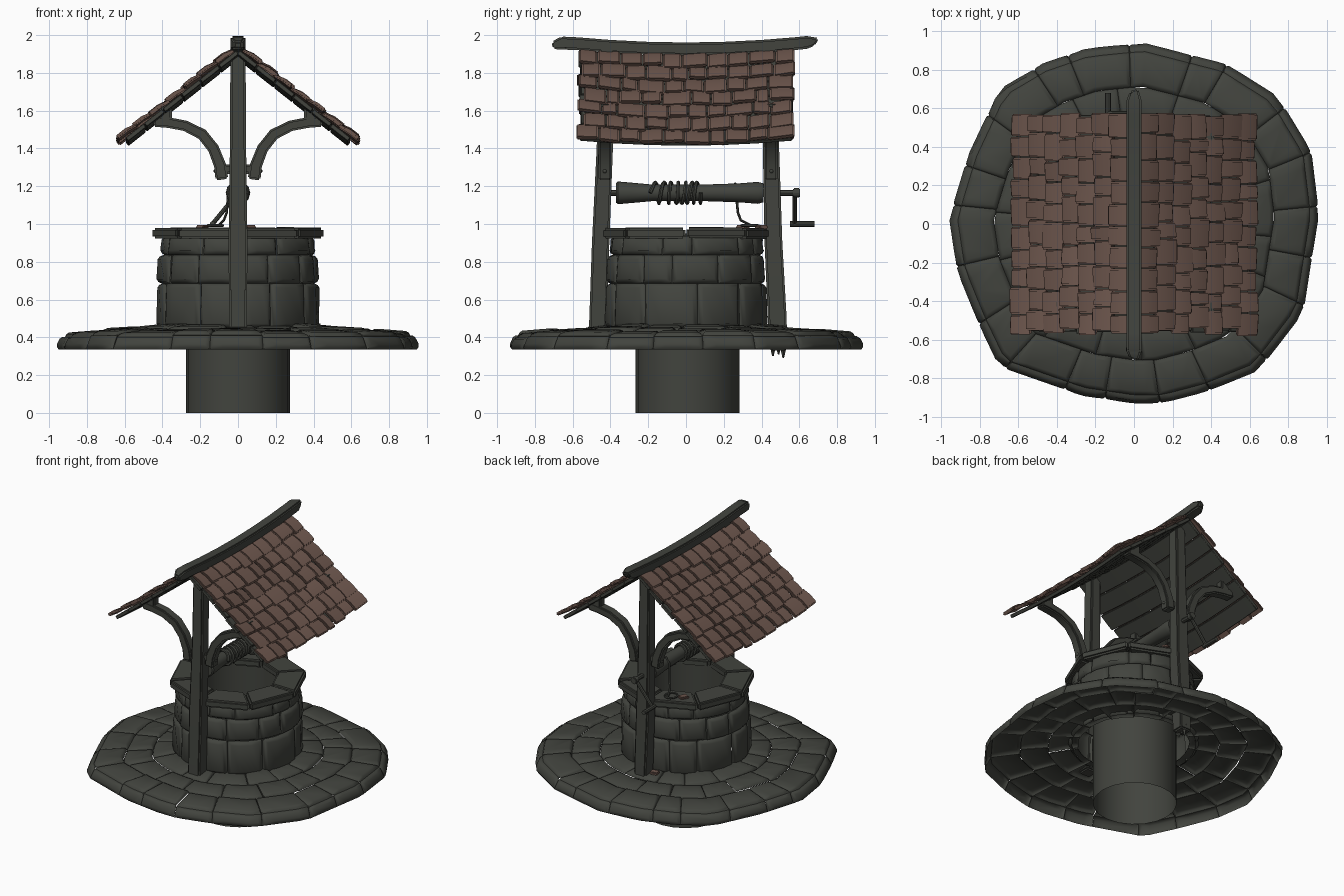
import bpy, bmesh, math, random
from math import sin, cos, pi, radians
from mathutils import Vector as V, Matrix

if "Cube" in bpy.data.objects:
    bpy.data.objects.remove(bpy.data.objects["Cube"])

random.seed(4)
rnd = random.uniform


def material(name, rgb):
    m = bpy.data.materials.new(name)
    m.diffuse_color = (*rgb, 1)
    m.use_nodes = True
    m.node_tree.nodes["Principled BSDF"].inputs["Base Color"].default_value = m.diffuse_color
    return m


GREY = material("mossy grey", (0.054, 0.057, 0.048))
CLAY = material("clay brown", (0.15, 0.092, 0.073))


def finish(name, bm, mat=GREY, bevel=0, segs=2, angle=40, recalc=True):
    if recalc:
        bmesh.ops.recalc_face_normals(bm, faces=bm.faces[:])
    if bevel:
        edges = [e for e in bm.edges if len(e.link_faces) == 2 and e.calc_face_angle(0) > 0.5]
        bmesh.ops.bevel(bm, geom=edges, offset=bevel, segments=segs, affect='EDGES', clamp_overlap=True)
    me = bpy.data.meshes.new(name)
    bm.to_mesh(me)
    bm.free()
    me.materials.append(mat)
    me.shade_smooth()
    me.set_sharp_from_angle(angle=radians(angle))
    ob = bpy.data.objects.new(name, me)
    bpy.context.collection.objects.link(ob)
    return ob


def loft(bm, rings, caps=True):
    vs = [[bm.verts.new(p) for p in r] for r in rings]
    n = len(vs[0])
    for a, b in zip(vs, vs[1:]):
        for i in range(n):
            bm.faces.new((a[i], a[(i + 1) % n], b[(i + 1) % n], b[i]))
    if caps:
        bm.faces.new(vs[0][::-1])
        bm.faces.new(vs[-1])


def tube(name, pts, r, sides=6):
    # round bar or rope along a path
    bm = bmesh.new()
    pts = [V(p) for p in pts]
    rings, prev = [], None
    for i, p in enumerate(pts):
        t = (pts[min(i + 1, len(pts) - 1)] - pts[max(i - 1, 0)]).normalized()
        if prev is None:
            prev = t.orthogonal()
        u = (prev - t * prev.dot(t)).normalized()
        w, prev = t.cross(u), u
        rings.append([p + r * (u * cos(2 * pi * k / sides) + w * sin(2 * pi * k / sides)) for k in range(sides)])
    loft(bm, rings)
    return finish(name, bm)


def stone_ring(bm, f, n, v0, v1, sub, off, jit=0.2):
    # one course of stones: each an n-gon patch between v0 and v1
    step = 2 * pi / n
    cuts = [off + step * (i + rnd(-jit, jit)) for i in range(n)]
    cuts.append(cuts[0] + 2 * pi)
    for a, b in zip(cuts, cuts[1:]):
        ts = [a + (b - a) * k / sub for k in range(sub + 1)]
        lift = rnd(-0.006, 0.008)
        vs = [bm.verts.new(f(t, v0, lift)) for t in ts] + [bm.verts.new(f(t, v1, lift)) for t in ts[::-1]]
        bm.faces.new(vs)


def puff(bm, steps):
    # raise every patch into a rounded stone
    faces = bm.faces[:]
    bm.normal_update()
    for thick, depth in steps:
        bmesh.ops.inset_individual(bm, faces=faces, thickness=thick, depth=depth, use_even_offset=True)
        bm.normal_update()


# paved platform: hollow shell following an irregular outline
OUT = [(0.96, .05), (.92, .38), (.75, .66), (.48, .83), (.05, .94), (-.25, .91), (-.48, .83), (-.70, .70),
       (-.86, .36), (-.96, .03), (-.92, -.24), (-.81, -.51), (-.70, -.74), (-.27, -.89), (0, -.93),
       (.15, -.93), (.38, -.87), (.65, -.76), (.88, -.46), (.92, -.2)]


def outline(t):
    d = V((cos(t), sin(t)))
    for i, a in enumerate(OUT):
        a, b = V(a), V(OUT[(i + 1) % len(OUT)])
        e = b - a
        den = d.x * e.y - d.y * e.x
        r = (a.x * e.y - a.y * e.x) / den if abs(den) > 1e-9 else -1
        s = (a.x * d.y - a.y * d.x) / den if abs(den) > 1e-9 else -1
        if r > 0 and -1e-6 <= s <= 1 + 1e-6:
            return r
    return 0.93


PROFILE = [(.99, .335), (.955, .405), (.76, .42), (.585, .43), (.38, .45)]


def paving(t, v, lift):
    k, z = PROFILE[v]
    r = k * (outline(t) if v < 3 else 0.5 * outline(t) + 0.47)
    return V((r * cos(t), r * sin(t), z + (lift if v else 0)))


bm = bmesh.new()
for v, n, sub, off in ((0, 21, 4, .1), (1, 21, 4, .1), (2, 18, 4, .25), (3, 14, 4, 0)):
    random.seed(9 if v < 2 else v)
    stone_ring(bm, paving, n, v, v + 1, sub, off)
puff(bm, ((.008, .014), (.014, .008)))
finish("paved_platform", bm, angle=50, recalc=False)

# well wall: three courses of rounded stones
LEVEL = [(.45, .405), (.685, .398), (.835, .388), (.935, .375)]


def wall(t, v, lift):
    z, r = LEVEL[v]
    r += lift
    return V((r * cos(t), r * sin(t), z))


bm = bmesh.new()
for v, n in ((0, 11), (1, 12), (2, 11)):
    stone_ring(bm, wall, n, v, v + 1, 3, v * .3 + .1)
puff(bm, ((.008, .018), (.015, .010)))
finish("well_wall", bm, angle=50, recalc=False)

# open shaft lining
bm = bmesh.new()
loft(bm, [[(.275 * cos(k * pi / 10), .275 * sin(k * pi / 10) + .008, z) for k in range(20)] for z in (0, .95)], caps=False)
finish("well_shaft", bm)

# octagonal rim of eight slabs
bm = bmesh.new()
for k in range(8):
    rings = []
    dz = rnd(-.004, .004)
    for t, s in ((k * pi / 4, 1), ((k + 1) * pi / 4, -1)):
        g = V((-sin(t), cos(t), 0)) * .003 * s
        d = V((cos(t), sin(t), 0))
        rings.append([d * r + g + V((0, 0, z + dz)) for r, z in ((.265, .925), (.457, .922), (.457, .978), (.265, .98))])
    loft(bm, rings)
finish("rim_slabs", bm, bevel=.012)


# posts: slightly leaning square timbers
def post(name, spec):
    bm = bmesh.new()
    loft(bm, [[(sx * w, y + sy * d, z) for sx, sy in ((-1, -1), (1, -1), (1, 1), (-1, 1))] for z, y, w, d in spec])
    finish(name, bm, bevel=.01)


post("front_post", [(.44, -.467, .047, .047), (.9, -.452, .05, .046), (1.4, -.43, .043, .043), (1.93, -.42, .04, .04)])
post("rear_post", [(.33, .49, .045, .045), (.5, .483, .047, .05), (.9, .463, .05, .047), (1.4, .45, .043, .043), (1.93, .44, .04, .04)])
# splintered foot of the rear post
bm = bmesh.new()
for y, z in ((.46, .30), (.49, .31), (.515, .29)):
    bmesh.ops.create_cone(bm, segments=4, radius1=.004, radius2=.022, depth=.08, matrix=Matrix.Translation((0, y, z + .04)))
finish("post_splinters", bm)

# curved braces with short struts and bolts
ARC = [(.085, 1.235, .034), (.095, 1.31, .032), (.13, 1.40, .03), (.19, 1.475, .03), (.28, 1.52, .028), (.37, 1.537, .028), (.445, 1.545, .03)]
for label, y in (("front", -.43), ("rear", .452)):
    for side, s in (("left", -1), ("right", 1)):
        bm = bmesh.new()
        rings = []
        for i, (x, z, w) in enumerate(ARC):
            a, b = ARC[max(i - 1, 0)], ARC[min(i + 1, len(ARC) - 1)]
            t = V((b[0] - a[0], 0, b[1] - a[1])).normalized()
            n = V((-t.z, 0, t.x)) * w
            rings.append([V((s * p.x, y + dy, p.z)) for p, dy in
                          ((V((x, 0, z)) + n, -.034), (V((x, 0, z)) - n, -.034), (V((x, 0, z)) - n, .034), (V((x, 0, z)) + n, .034))])
        loft(bm, rings)
        loft(bm, [[(s * (.385 + dx), y + dy, z) for dx, dy in ((-.035, -.03), (.03, -.03), (.03, .03), (-.035, .03))] for z in (1.54, 1.635)])
        bmesh.ops.create_cube(bm, size=1, matrix=Matrix.Translation((s * .06, y, 1.29)) @ Matrix.Diagonal((.06, .04, .05, 1)))
        finish(f"{label}_{side}_brace", bm, bevel=.009)
        bm = bmesh.new()
        bmesh.ops.create_icosphere(bm, subdivisions=2, radius=.012, matrix=Matrix.Translation((s * .118, y, 1.28)))
        finish(f"{label}_{side}_bolt", bm)


# sagging ridge beam with rough ends
def sag(y):
    return .03 * ((y / .6) ** 2 - 1)


bm = bmesh.new()
rings = []
for i, y in enumerate((-.71, -.66, -.57, -.4, -.2, 0, .2, .4, .57, .64, .69)):
    end = (i in (0, 10))
    h, w = (.02, .022) if end else (.034, .04)
    z = min(1.957 + sag(y) + (-.005 if y < -.6 else 0), 1.964) - (.018 if i == 0 else 0)
    rings.append([(dx * w, y + (rnd(-.02, .02) if end else 0), z + dz * h) for dx, dz in ((-1, -1), (1, -1), (1, 1), (-1, 1))])
loft(bm, rings)
finish("ridge_beam", bm, bevel=.01)

# roof: boards along the ridge with overlapping clay tiles above
A = math.atan2(.48, .61)
for side, s in (("left", -1), ("right", 1)):
    d, n = V((s * cos(A), 0, -sin(A))), V((s * sin(A), 0, cos(A)))

    def at(u, y, h):
        return V((0, y, 1.925 + sag(y))) + d * u + n * h

    bm = bmesh.new()
    for k in range(6):
        u0, u1 = .01 + k * .125, .129 + k * .125
        e0, e1 = -.56 + rnd(-.01, .01), .565 + rnd(-.01, .01)
        loft(bm, [[at(u, e0 + (e1 - e0) * j / 6, h) for u, h in ((u0, -.02), (u1, -.02), (u1, .004), (u0, .004))] for j in range(7)])
    finish(f"{side}_roof_boards", bm, bevel=.003, segs=1)

    bm = bmesh.new()
    rows, cols = 7, 10
    for r in range(rows):
        shift = (r % 2) * .055
        cuts = [-.575 + shift * .5 + rnd(-.012, .012) + (1.145 - shift * .5) * c / cols + (rnd(-.018, .018) if 0 < c < cols else 0)
                for c in range(cols + 1)]
        for y0, y1 in zip(cuts, cuts[1:]):
            u0, u1 = .015 + r * .108, .015 + r * .108 + .125 + rnd(-.014, .014)
            h, tilt = rnd(0, .008), rnd(-.006, .006)
            y0, y1 = y0 + .002, y1 - .002
            prof = ((u0, .004, .018), ((u0 + u1) / 2, .012, .034), (u1, .012, .034))
            loft(bm, [[at(u, y0, lo + h - tilt), at(u, y1, lo + h + tilt), at(u, y1, hi + h + tilt), at(u, y0, hi + h - tilt)]
                      for u, lo, hi in prof])
    finish(f"{side}_roof_tiles", bm, CLAY, bevel=.007)

# windlass drum with rope and crank
bm = bmesh.new()
spec = ((-.37, .052), (-.36, .06), (-.29, .054), (-.18, .044), (.1, .044), (.28, .05), (.38, .058), (.41, .05))
loft(bm, [[(r * cos(k * pi / 6), y, 1.165 + r * sin(k * pi / 6)) for k in range(12)] for y, r in spec])
finish("windlass_drum", bm)
tube("windlass_pin", [(0, -.44, 1.165), (0, .59, 1.165)], .016, 8)
bm = bmesh.new()
bmesh.ops.create_cone(bm, cap_ends=True, segments=10, radius1=.026, radius2=.026, depth=.035,
                      matrix=Matrix.Translation((0, .585, 1.165)) @ Matrix.Rotation(pi / 2, 4, 'X'))
finish("crank_hub", bm, bevel=.005)
tube("crank_arm", [(0, .575, 1.165), (-.135, .575, 1.0)], .012, 8)
tube("crank_handle", [(-.135, y, 1.0) for y in (.55, .68)], .015, 8)

coil = []
for i in range(7 * 12 + 1):
    t = i / 12
    coil.append((.055 * cos(2 * pi * t), -.19 + .27 * (t / 7) ** .75 + .006 * sin(t * 5), 1.165 + .055 * sin(2 * pi * t)))
tube("rope_coil", coil, .010)
loop = [(-.12 + .04 * cos(k * pi / 6), .34 + .045 * sin(k * pi / 6), .992) for k in range(3, 18)]
tube("hanging_rope", [(-.02, .26, 1.215), (-.052, .265, 1.18), (-.056, .27, 1.11), (-.06, .275, 1.06), (-.075, .29, 1.02), (-.1, .34, .995)] + loop, .007)

# fallen tile fragments
for i, (x, y, z, r) in enumerate(((.06, .40, .984, .5), (-.19, .30, .984, 1.1), (-.10, .50, .49, .2))):
    bm = bmesh.new()
    bmesh.ops.create_cube(bm, size=1, matrix=Matrix.Translation((x, y, z)) @ Matrix.Rotation(r, 4, 'Z') @ Matrix.Diagonal((.06, .05, .02, 1)))
    finish(f"fallen_tile_{i + 1}", bm, CLAY, bevel=.006)
